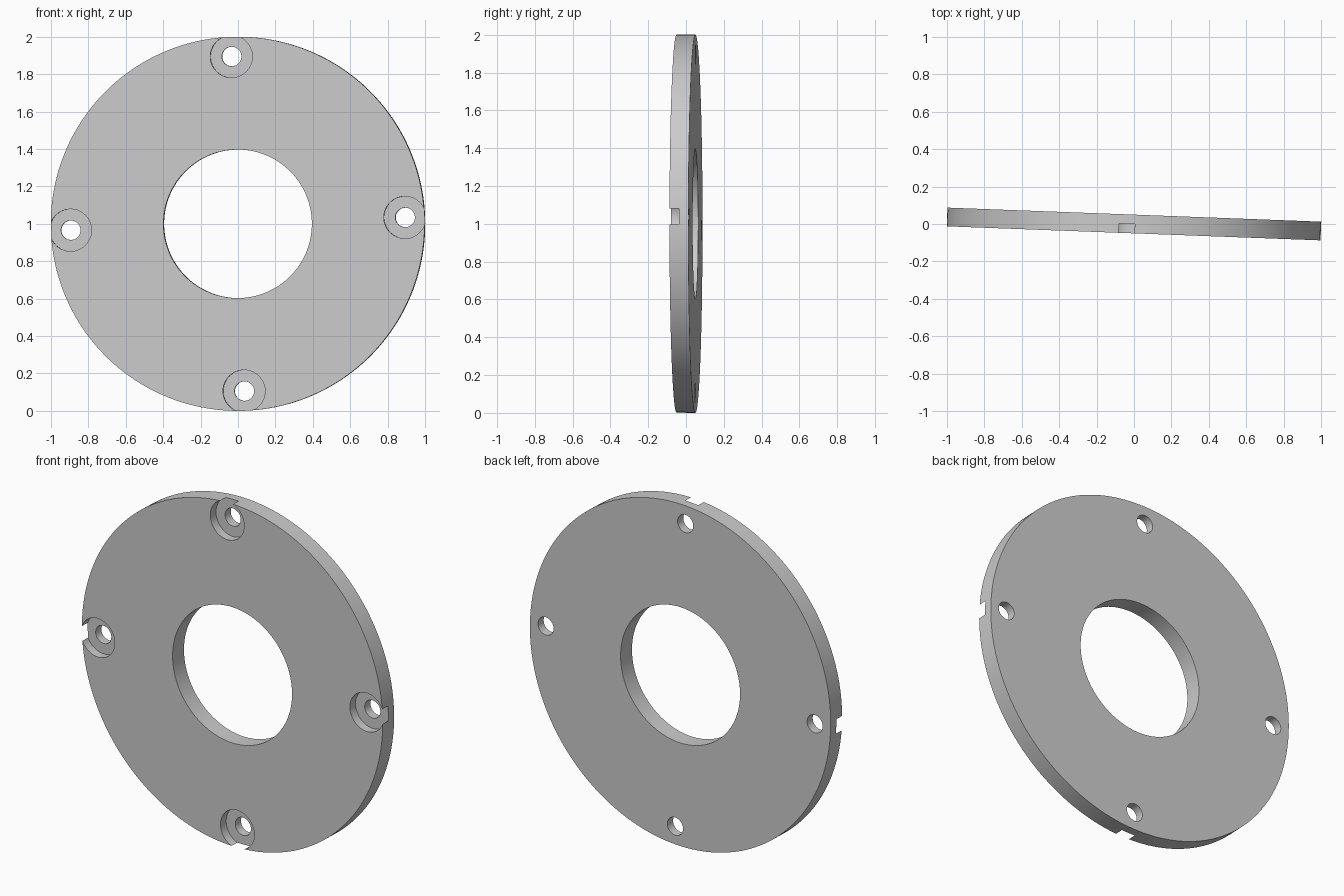
import bpy
from math import cos, pi, radians, sin
from mathutils import Matrix

if "Cube" in bpy.data.objects:
    bpy.data.objects.remove(bpy.data.objects["Cube"])

THICKNESS = 0.1
BOLT_CIRCLE = 0.895
TURN = 0.038      # spin of the bolt pattern about the plate axis
YAW = -0.0375     # slight yaw of the whole plate

grey = bpy.data.materials.new("Grey")
grey.use_nodes = True
colour = (0.6, 0.6, 0.6, 1)
grey.diffuse_color = colour
grey.node_tree.nodes["Principled BSDF"].inputs["Base Color"].default_value = colour


def disc(name, radius, y_front, y_back, x=0, z=0, sides=96):
    """Cylinder lying along y."""
    bpy.ops.mesh.primitive_cylinder_add(vertices=sides, radius=radius,
                                        depth=y_back - y_front, location=(0, 0, 0))
    ob = bpy.context.object
    ob.name = name
    ob.data.transform(Matrix.Translation((x, (y_front + y_back) / 2, z))
                      @ Matrix.Rotation(pi / 2, 4, "X"))
    ob.data.materials.append(grey)
    return ob


def cut(target, cutter):
    """Subtract the cutter and throw it away."""
    mod = target.modifiers.new("Cut", "BOOLEAN")
    mod.operation = "DIFFERENCE"
    mod.solver = "EXACT"
    mod.object = cutter
    bpy.context.view_layer.objects.active = target
    bpy.ops.object.modifier_apply(modifier=mod.name)
    bpy.data.objects.remove(cutter)


# Plate with its large central opening
half = THICKNESS / 2
plate = disc("flange_plate", 1, -half, half, sides=192)
cut(plate, disc("bore_cutter", 0.397, -1, 1, sides=128))

# Four bolt holes, each counterbored from the front and breaking the rim
for i in range(4):
    angle = TURN + i * pi / 2
    x, z = BOLT_CIRCLE * cos(angle), BOLT_CIRCLE * sin(angle)
    cut(plate, disc("counterbore_cutter", 0.1125, -0.2, 0, x, z))
    cut(plate, disc("hole_cutter", 0.052, -1, 1, x, z, 64))

# Stand it on the ground with its slight yaw
plate.data.transform(Matrix.Translation((0, 0, 1)) @ Matrix.Rotation(YAW, 4, "Z"))

bpy.ops.object.select_all(action="DESELECT")
plate.select_set(True)
bpy.context.view_layer.objects.active = plate
bpy.ops.object.shade_smooth_by_angle(angle=radians(30))
